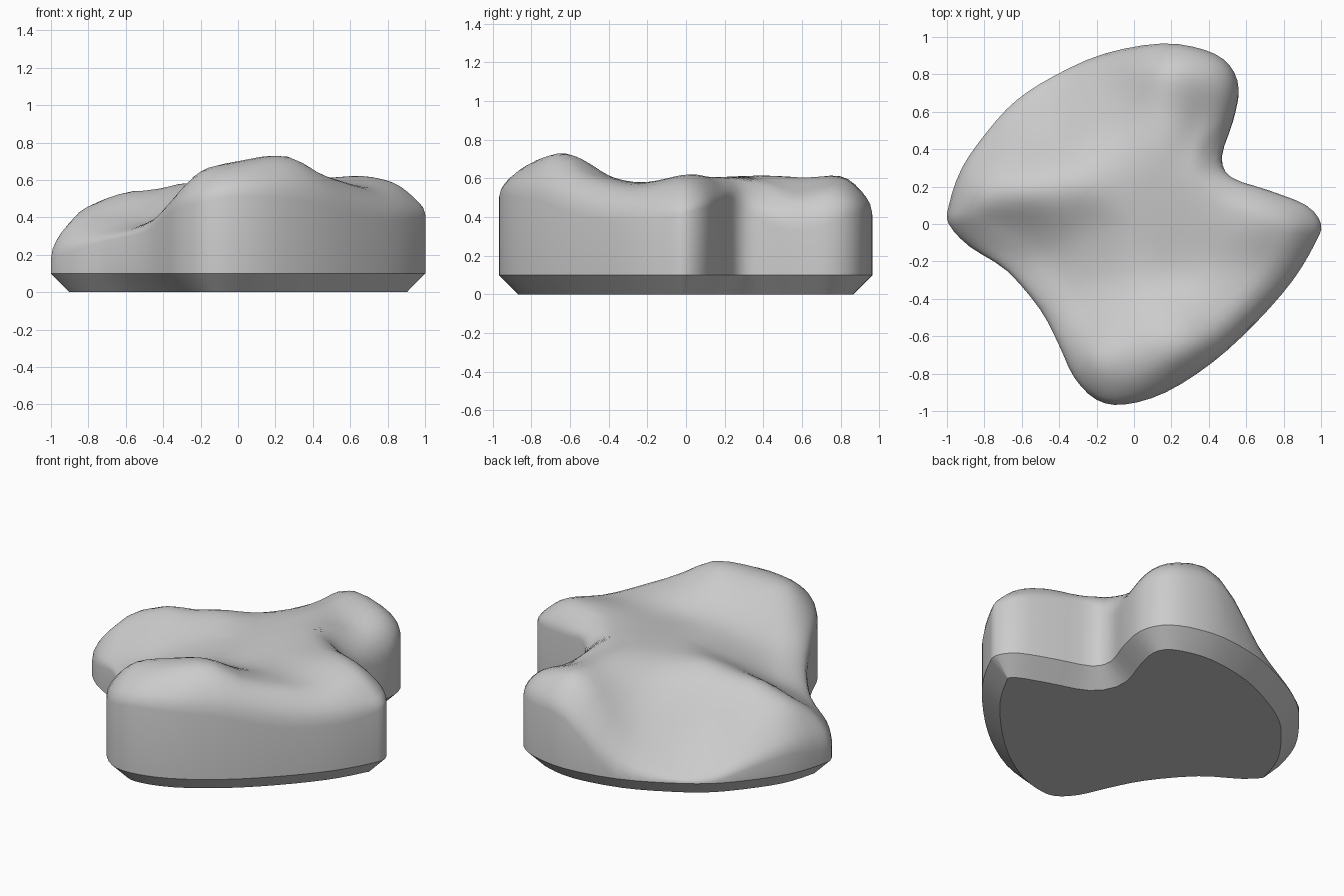
import bpy
import bmesh
import math
from mathutils import Vector
from mathutils.geometry import interpolate_bezier

cube = bpy.data.objects.get("Cube")
if cube:
    bpy.data.objects.remove(cube, do_unlink=True)

# Rock footprint, clockwise from the back: x, y, height of the upright wall
RIM = [
    (.15, .965, .4), (.38, .93, .42), (.51, .85, .41), (.56, .72, .36),
    (.53, .55, .33), (.47, .36, .4), (.52, .25, .5), (.72, .18, .47),
    (.92, .1, .45), (1, 0, .42), (.97, -.1, .4), (.85, -.3, .38),
    (.65, -.53, .4), (.42, -.74, .48), (.17, -.9, .51), (-.05, -.965, .51),
    (-.2, -.94, .48), (-.32, -.82, .45), (-.4, -.65, .4), (-.5, -.46, .32),
    (-.68, -.25, .28), (-.88, -.12, .22), (-.99, 0, .18), (-.99, .1, .18),
    (-.92, .3, .22), (-.78, .5, .17), (-.63, .66, .11), (-.43, .79, .11),
    (-.16, .91, .12),
]

# Heights on the crests, saddles and slopes of the top
CRESTS = {
    "front_lobe": [(.15, -.72, .715), (.15, -.58, .715), (.28, -.62, .72), (0, -.7, .7),
                   (-.17, -.72, .66), (-.1, -.87, .64), (.2, -.8, .68), (.4, -.55, .65),
                   (.5, -.4, .6)],
    "saddle": [(.2, -.3, .57), (.5, -.25, .58), (-.1, -.35, .53), (-.3, -.45, .47),
               (-.3, -.65, .56)],
    "left_lobe": [(.65, 0, .62), (.85, 0, .58), (.95, 0, .53), (.75, -.25, .55), (.4, 0, .6)],
    "hollow": [(0, -.18, .55), (-.3, -.22, .45), (-.5, -.2, .37), (-.5, 0, .46),
               (-.25, 0, .52), (-.75, 0, .4)],
    "ridge": [(0, .2, .59), (-.3, .22, .58), (-.6, .18, .535), (-.8, .14, .46),
              (-.94, .07, .37), (-.82, .28, .4)],
    "back_lobe": [(.2, .5, .61), (.15, .8, .6), (.4, .78, .57), (.4, .55, .53),
                  (.1, .35, .61), (.35, .3, .6)],
    "back_slope": [(-.45, .72, .16), (-.65, .53, .24), (-.25, .5, .43), (-.45, .45, .36),
                   (-.15, .8, .3)],
}
POINTS = [Vector(p) for group in CRESTS.values() for p in group]

BASE_HEIGHT = .1     # top of the chamfer under the rock
ROUNDING = .16       # width of the rounded shoulder
STEPS = 3            # samples between rim points
RINGS = 18           # loops from rim to middle


def kernel(a, b):
    return math.sqrt((a.x - b.x) ** 2 + (a.y - b.y) ** 2 + .01)


def solve(matrix, values):
    """Gaussian elimination with row pivoting."""
    rows = [list(row) + [value] for row, value in zip(matrix, values)]
    size = len(rows)
    for col in range(size):
        pivot = max(range(col, size), key=lambda r: abs(rows[r][col]))
        rows[col], rows[pivot] = rows[pivot], rows[col]
        for r in range(size):
            if r != col:
                factor = rows[r][col] / rows[col][col]
                rows[r] = [a - factor * b for a, b in zip(rows[r], rows[col])]
    return [rows[i][size] / rows[i][i] for i in range(size)]


MEAN = sum(p.z for p in POINTS) / len(POINTS)
WEIGHTS = solve([[kernel(a, b) for b in POINTS] for a in POINTS],
                [p.z - MEAN for p in POINTS])


def terrain(place):
    """Smooth height through all the crest points."""
    return MEAN + sum(w * kernel(place, p) for w, p in zip(WEIGHTS, POINTS))


def smooth_loop(points):
    """Closed curve through the points."""
    pts = [Vector(p) for p in points]
    count = len(pts)
    loop = []
    for i in range(count):
        before, a, b, after = (pts[(i + k) % count] for k in (-1, 0, 1, 2))
        loop += interpolate_bezier(a, a + (b - before) / 6, b - (after - a) / 6,
                                   b, STEPS + 1)[:-1]
    return loop


rim = smooth_loop(RIM)
total = len(rim)
for point in rim:
    point.z = max(point.z, BASE_HEIGHT + .005)


def rim_distance(place):
    """Shortest flat distance to the rim."""
    best = 9
    for i, a in enumerate(rim):
        edge = (rim[(i + 1) % total] - a).to_2d()
        offset = (place - a).to_2d()
        along = max(0, min(1, offset.dot(edge) / edge.length_squared))
        best = min(best, (offset - edge * along).length)
    return best


def top_point(rim_point, scale):
    """Point on the rounded top, along the line from the middle to the rim."""
    place = rim_point * scale
    near = min(1, rim_distance(place) / ROUNDING)
    shoulder = math.sqrt(max(0, 1 - (1 - near) ** 2))
    low = rim_point.z
    place.z = max(BASE_HEIGHT + .005, low + (terrain(place) - low) * shoulder)
    return place


def inset_point(i):
    """Foot of the chamfer, moved inwards from the rim."""
    tangent = (rim[(i + 2) % total] - rim[i - 2]).to_2d().normalized()
    return Vector((rim[i].x + tangent.y * BASE_HEIGHT, rim[i].y - tangent.x * BASE_HEIGHT, 0))


# Loops from the foot, over the wall, to the middle of the top
loops = [[inset_point(i) for i in range(total)],
         [Vector((p.x, p.y, BASE_HEIGHT)) for p in rim],
         [p.copy() for p in rim]]
for ring in range(1, RINGS):
    scale = 1 - (ring / RINGS) ** 1.6
    loops.append([top_point(p, scale) for p in rim])

bm = bmesh.new()
rings = [[bm.verts.new(p) for p in loop] for loop in loops]
for lower, upper in zip(rings, rings[1:]):
    for i in range(total):
        j = (i + 1) % total
        bm.faces.new((lower[i], lower[j], upper[j], upper[i]))
middle = bm.verts.new((0, 0, terrain(Vector())))
for i in range(total):
    bm.faces.new((rings[-1][i], rings[-1][(i + 1) % total], middle))
bm.faces.new(rings[0])
bmesh.ops.recalc_face_normals(bm, faces=bm.faces)

mesh = bpy.data.meshes.new("rock")
bm.to_mesh(mesh)
bm.free()
rock = bpy.data.objects.new("rock", mesh)
bpy.context.collection.objects.link(rock)

# Plain grey stone
stone = bpy.data.materials.new("grey_stone")
stone.use_nodes = True
grey = (.6, .6, .6, 1)
stone.diffuse_color = grey
stone.node_tree.nodes["Principled BSDF"].inputs["Base Color"].default_value = grey
mesh.materials.append(stone)

bpy.context.view_layer.objects.active = rock
rock.select_set(True)
bpy.ops.object.shade_smooth_by_angle(angle=math.radians(35))
